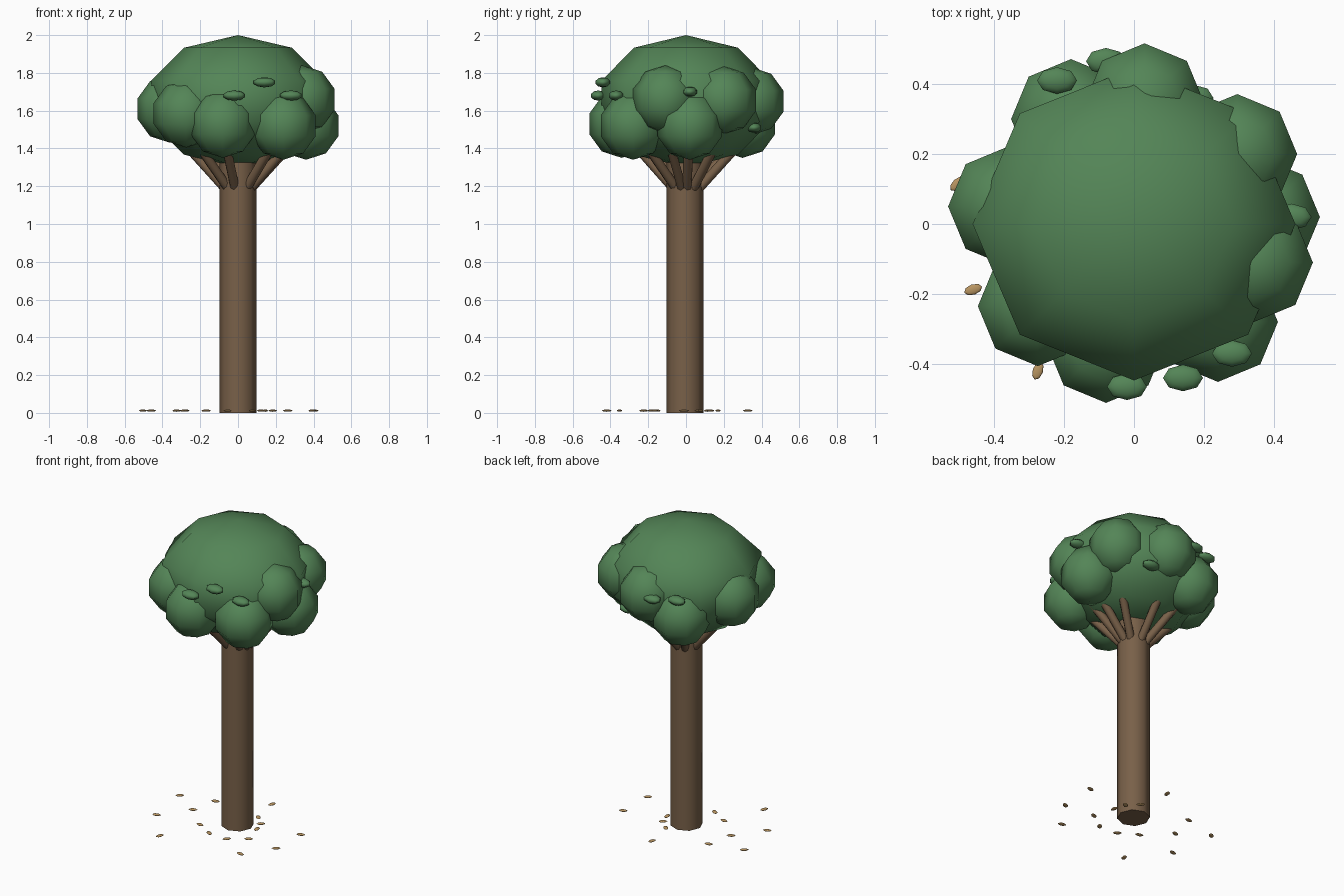
import bpy, math, random
from mathutils import Vector

if "Cube" in bpy.data.objects:
    bpy.data.objects.remove(bpy.data.objects["Cube"])

random.seed(4)


def material(name, color):
    m = bpy.data.materials.new(name)
    m.diffuse_color = (*color, 1)
    m.use_nodes = True
    m.node_tree.nodes["Principled BSDF"].inputs["Base Color"].default_value = m.diffuse_color
    return m


BARK = material("bark_brown", (0.19, 0.118, 0.066))
GREEN = material("foliage_green", (0.088, 0.235, 0.095))
TAN = material("dry_leaf_tan", (0.48, 0.30, 0.12))


def finish(name, mat, angle):
    ob = bpy.context.object
    ob.name = name
    ob.data.materials.append(mat)
    bpy.ops.object.shade_smooth_by_angle(angle=math.radians(angle))
    return ob


def ball(name, loc, scale, mat, rot=(0, 0, 0), rings=5):
    """Low-poly rounded blob."""
    bpy.ops.mesh.primitive_uv_sphere_add(segments=8, ring_count=rings, radius=1,
                                         location=loc, rotation=rot)
    bpy.context.object.scale = scale
    return finish(name, mat, 80)


def rod(name, a, b, radius, mat, sides=8):
    """Cylinder from point a to point b."""
    a, b = Vector(a), Vector(b)
    d = b - a
    bpy.ops.mesh.primitive_cylinder_add(vertices=sides, radius=radius, depth=d.length,
                                        location=(a + b) / 2)
    bpy.context.object.rotation_euler = d.to_track_quat('Z', 'Y').to_euler()
    return finish(name, mat, 60)


# Trunk
rod("trunk", (0, -0.005, 0), (0, -0.005, 1.36), 0.098, BARK)

# Main crown
ball("crown", (0, 0, 1.65), (0.485, 0.47, 0.35), GREEN)

# Foliage clusters around the crown, each with a supporting branch
clusters = [
    (0.03, 0.345, 1.65), (-0.18, 0.30, 1.53), (-0.36, 0.05, 1.61),
    (-0.275, -0.235, 1.585), (-0.08, -0.34, 1.53), (0.24, -0.28, 1.52),
    (0.34, -0.11, 1.66), (0.36, 0.02, 1.52), (0.295, 0.20, 1.655),
]
for i, c in enumerate(clusters):
    ball(f"foliage_cluster_{i}", c, (0.18, 0.18, 0.18), GREEN)
    d = Vector((c[0], c[1], 0)).normalized()
    rod(f"branch_{i}", d * 0.07 + Vector((0, 0, 1.19)),
        d * 0.27 + Vector((0, 0, 1.41)), 0.025, BARK)

# Small leaf tufts on the crown
tufts = [
    (-0.02, -0.465, 1.68), (0.14, -0.44, 1.75), (0.28, -0.37, 1.68),
    (-0.22, 0.41, 1.685), (-0.08, 0.465, 1.68), (0.45, 0.02, 1.70),
    (0.17, 0.36, 1.51),
]
for i, t in enumerate(tufts):
    ball(f"leaf_tuft_{i}", t, (0.06, 0.04, 0.027), GREEN)

# Fallen leaves scattered around the base
fallen = [
    (-0.35, 0.38), (-0.485, 0.106), (-0.464, -0.19), (-0.27, 0.18),
    (-0.137, 0.30), (0.2, 0.26), (-0.226, -0.03), (-0.17, -0.15),
    (0.12, 0.075), (0.137, -0.015), (0.113, -0.09), (-0.065, -0.23),
    (0.065, -0.23), (0.375, -0.165), (0.23, -0.36), (0.018, -0.44),
]
turn = math.radians(34.5)
for i, (u, w) in enumerate(fallen):
    x = u * math.cos(turn) - w * math.sin(turn)
    y = u * math.sin(turn) + w * math.cos(turn)
    ball(f"fallen_leaf_{i}", (x, y, 0.012), (0.027, 0.015, 0.006), TAN,
         rot=(0, 0, random.uniform(0, math.pi)), rings=4)
